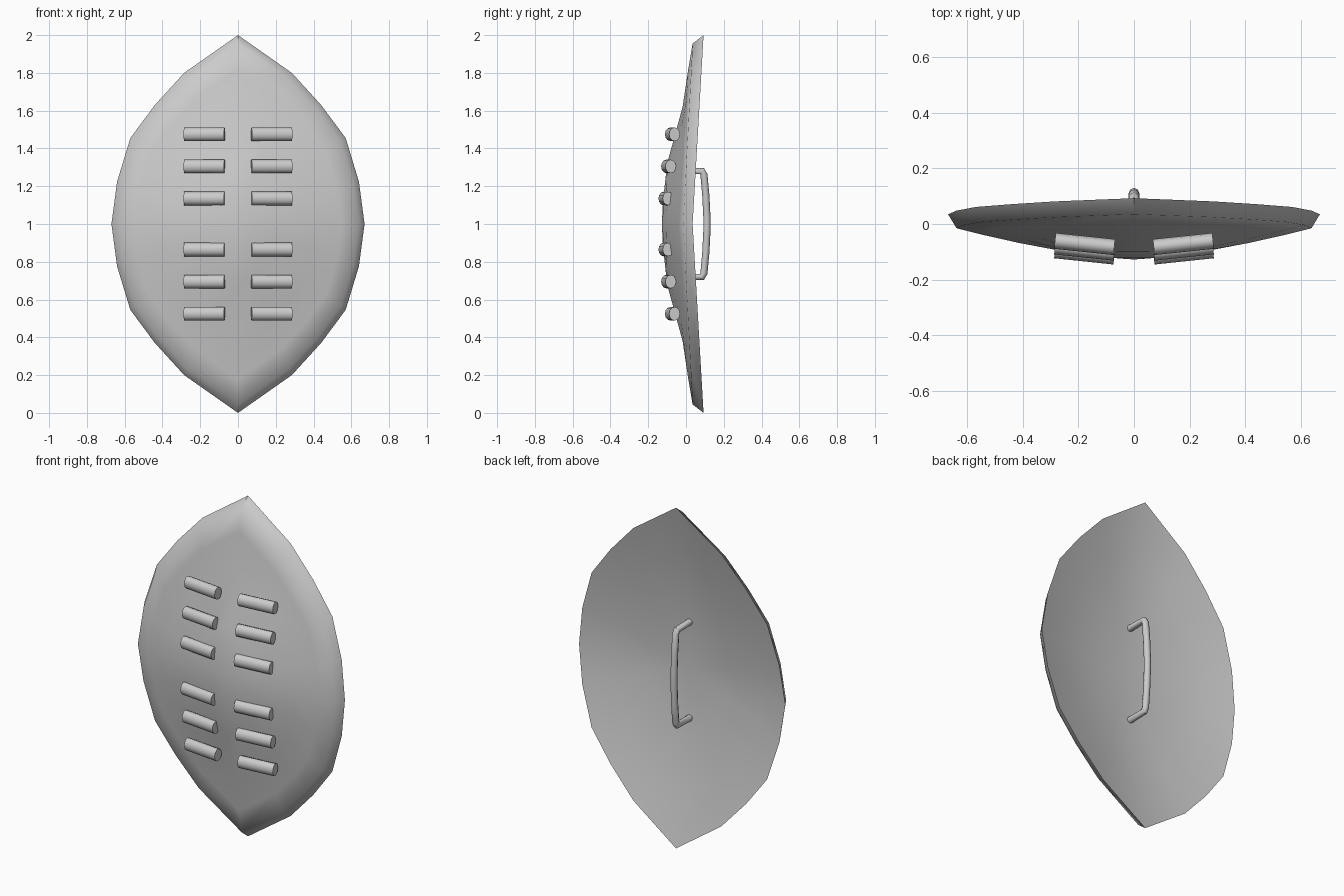
import bpy, bmesh, math
from mathutils import Matrix

if "Cube" in bpy.data.objects:
    bpy.data.objects.remove(bpy.data.objects["Cube"])


def smooth(obj, angle):
    bpy.ops.object.select_all(action='DESELECT')
    obj.select_set(True)
    bpy.context.view_layer.objects.active = obj
    bpy.ops.object.shade_smooth_by_angle(angle=math.radians(angle))


def mesh_object(name, bm, angle):
    bmesh.ops.recalc_face_normals(bm, faces=bm.faces)
    me = bpy.data.meshes.new(name)
    bm.to_mesh(me)
    bm.free()
    obj = bpy.data.objects.new(name, me)
    bpy.context.collection.objects.link(obj)
    smooth(obj, angle)
    return obj


# Pointed oval outline: one quarter, mirrored into a closed loop
quarter = [(0, 1), (.285, .8), (.44, .63), (.57, .455), (.64, .225), (.67, 0)]
half = quarter + [(x, -z) for x, z in quarter[-2::-1]]
outline = half + [(-x, z) for x, z in half[-2:0:-1]]

# Shield rings, front to back: scale, y at the sides, extra y toward the tips
rings = [(.12, -.122, 0), (.32, -.106, .006), (.62, -.068, .05), (.82, -.038, .05),
         (.955, -.015, .05), (1, .035, .058), (.74, -.008, .038), (.4, -.04, .015)]
bm = bmesh.new()
loops = [[bm.verts.new((x * s, y + dy * abs(z), 1 + z * s)) for x, z in outline]
         for s, y, dy in rings]
n = len(outline)
for a, b in zip(loops, loops[1:]):
    for i in range(n):
        j = (i + 1) % n
        bm.faces.new((a[i], a[j], b[j], b[i]))
for loop, y in ((loops[0], -.128), (loops[-1], -.055)):
    c = bm.verts.new((0, y, 1))
    for i in range(n):
        bm.faces.new((c, loop[i], loop[(i + 1) % n]))
mesh_object("shield_body", bm, 50)

# Decorative front bars: rounded rods following the slope of the front
for row, (dz, y) in enumerate([(.135, -.106), (.305, -.092), (.475, -.072)]):
    for up in (1, -1):
        for side in (1, -1):
            bm = bmesh.new()
            bmesh.ops.create_cone(bm, cap_ends=True, segments=12, radius1=.036,
                                  radius2=.036, depth=.215)
            m = (Matrix.Translation((side * .178, y, 1 + up * dz))
                 @ Matrix.Rotation(side * math.radians(6), 4, 'Z')
                 @ Matrix.Diagonal((1, .8, 1, 1))
                 @ Matrix.Rotation(math.pi / 2, 4, 'Y'))
            bmesh.ops.transform(bm, matrix=m, verts=bm.verts)
            mesh_object("front_bar", bm, 40)

# Rear grip: bowed tube with two legs running into the shield
top = [(-.06, .282), (.085, .28), (.095, .26), (.105, .15), (.111, .03)]
path = top + [(y, -z) for y, z in reversed(top)]
curve = bpy.data.curves.new("rear_grip", 'CURVE')
curve.dimensions = '3D'
curve.bevel_depth = .019
curve.bevel_resolution = 2
curve.use_fill_caps = True
spline = curve.splines.new('POLY')
spline.points.add(len(path) - 1)
for p, (y, z) in zip(spline.points, path):
    p.co = (0, y, 1 + z, 1)
grip = bpy.data.objects.new("rear_grip", curve)
bpy.context.collection.objects.link(grip)
bpy.ops.object.select_all(action='DESELECT')
grip.select_set(True)
bpy.context.view_layer.objects.active = grip
bpy.ops.object.convert(target='MESH')
smooth(bpy.context.view_layer.objects.active, 50)
